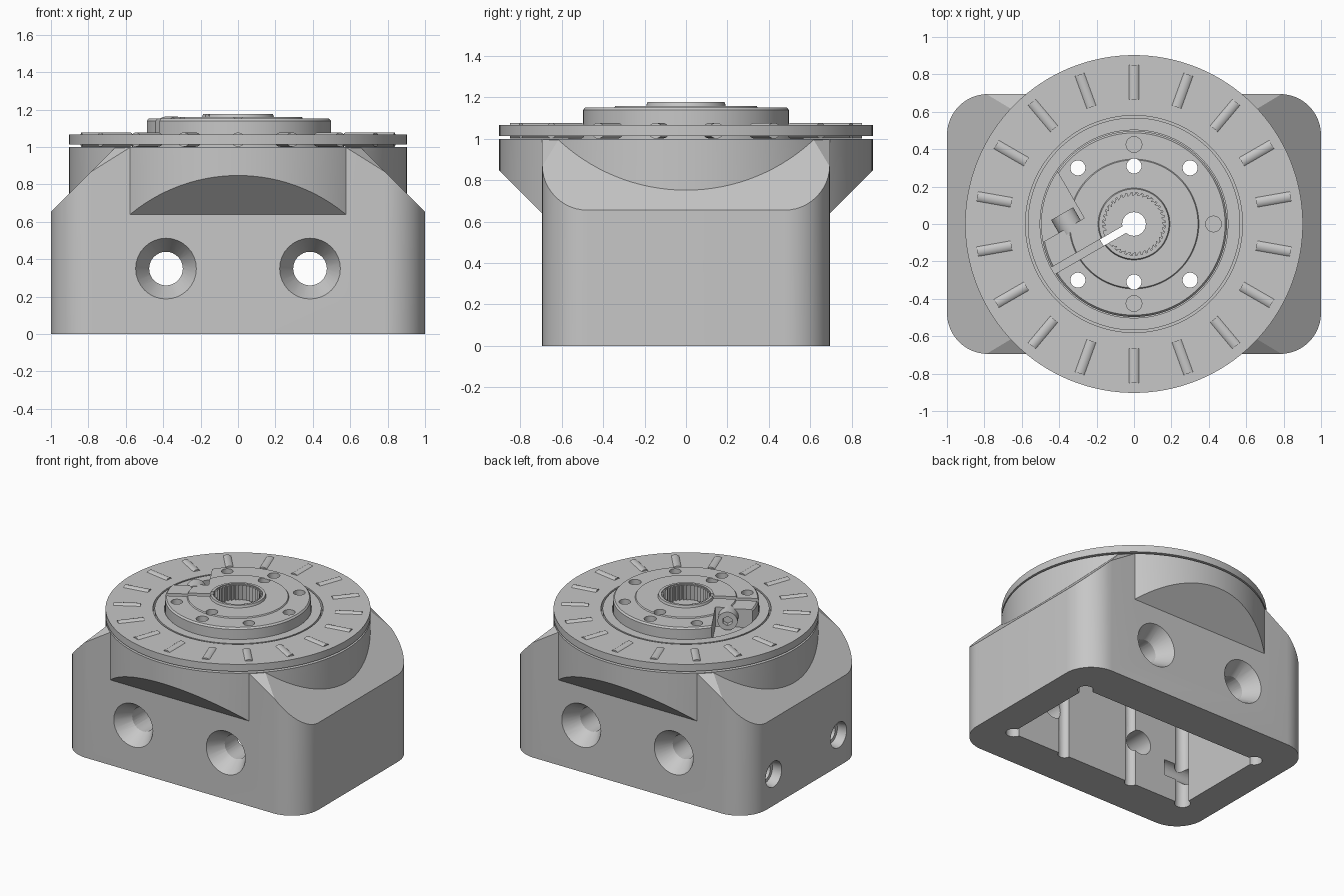
import bpy, bmesh, math
from mathutils import Matrix, Vector

if "Cube" in bpy.data.objects:
    bpy.data.objects.remove(bpy.data.objects["Cube"], do_unlink=True)

grey = bpy.data.materials.new("machined_grey")
grey.use_nodes = True
COLOUR = (0.57, 0.57, 0.57, 1)
grey.diffuse_color = COLOUR
grey.node_tree.nodes["Principled BSDF"].inputs["Base Color"].default_value = COLOUR


def finish(name, bm):
    bmesh.ops.recalc_face_normals(bm, faces=bm.faces)
    mesh = bpy.data.meshes.new(name)
    bm.to_mesh(mesh)
    bm.free()
    mesh.materials.append(grey)
    obj = bpy.data.objects.new(name, mesh)
    bpy.context.collection.objects.link(obj)
    return obj


def add_rod(bm, start, end, r1, r2=None, sides=32):
    start, end = Vector(start), Vector(end)
    axis = end - start
    turn = axis.to_track_quat('Z', 'Y').to_matrix().to_4x4()
    bmesh.ops.create_cone(bm, cap_ends=True, segments=sides, radius1=r1,
                          radius2=r1 if r2 is None else r2, depth=axis.length,
                          matrix=Matrix.Translation((start + end) / 2) @ turn)


def rod(name, start, end, r1, r2=None, sides=32):
    bm = bmesh.new()
    add_rod(bm, start, end, r1, r2, sides)
    return finish(name, bm)


def box(name, low, high, angle=0):
    low, high = Vector(low), Vector(high)
    bm = bmesh.new()
    bmesh.ops.create_cube(bm, size=1, matrix=Matrix.Rotation(angle, 4, 'Z')
                          @ Matrix.Translation((low + high) / 2)
                          @ Matrix.Diagonal((*(high - low), 1)))
    return finish(name, bm)


def lathe(name, profile, sides=96):
    bm = bmesh.new()
    verts = [bm.verts.new((r, 0, z)) for r, z in profile]
    edges = [bm.edges.new((v, verts[i - 1])) for i, v in enumerate(verts)]
    bmesh.ops.spin(bm, geom=verts + edges, cent=(0, 0, 0), axis=(0, 0, 1),
                   angle=math.tau, steps=sides, use_duplicate=False)
    bmesh.ops.remove_doubles(bm, verts=bm.verts, dist=0.0001)
    return finish(name, bm)


def trim(bm, point, normal):
    # Remove the material in front of a plane and cap the cut
    cut = bmesh.ops.bisect_plane(bm, geom=bm.verts[:] + bm.edges[:] + bm.faces[:],
                                 plane_co=point, plane_no=normal, clear_outer=True)
    edges = [e for e in cut['geom_cut'] if isinstance(e, bmesh.types.BMEdge)]
    if edges:
        bmesh.ops.holes_fill(bm, edges=edges)


def combine(target, other, operation='DIFFERENCE'):
    mod = target.modifiers.new("cut", 'BOOLEAN')
    mod.object, mod.operation, mod.solver = other, operation, 'EXACT'
    bpy.context.view_layer.update()
    graph = bpy.context.evaluated_depsgraph_get()
    mesh = bpy.data.meshes.new_from_object(target.evaluated_get(graph))
    target.modifiers.clear()
    target.data = mesh
    bpy.data.objects.remove(other, do_unlink=True)


# Rounded block with sloping shoulders
bm = bmesh.new()
outline = []
for k, (sx, sy) in enumerate([(1, 1), (-1, 1), (-1, -1), (1, -1)]):
    for i in range(13):
        a = math.radians(90 * k + 7.5 * i)
        outline.append(bm.verts.new((sx * 0.78 + 0.22 * math.cos(a),
                                     sy * 0.475 + 0.22 * math.sin(a), 0)))
base = bm.faces.new(outline)
top = bmesh.ops.extrude_face_region(bm, geom=[base])['geom']
bmesh.ops.translate(bm, vec=(0, 0, 1), verts=[v for v in top if isinstance(v, bmesh.types.BMVert)])
for sx in (1, -1):
    trim(bm, (sx, 0, 0.655), (sx, 0, 1))
    for sy in (1, -1):
        trim(bm, (sx * 0.79, sy * 0.695, 0.865), (sx, sy, 1.6))
housing = finish("housing", bm)

# Round turret, undercut at front and back
bm = bmesh.new()
add_rod(bm, (0, 0, 0.45), (0, 0, 1), 0.903, sides=128)
for sy in (1, -1):
    trim(bm, (0, sy * 0.695, 0.64), (0, sy, -1))
combine(housing, finish("turret", bm), 'UNION')

# Hollow underside with corner reliefs and two grooves in the front wall
combine(housing, box("cavity", (-0.76, -0.39, -0.1), (0.76, 0.39, 0.65)))
for x, y, r in ((0.75, 0.38, 0.055), (-0.75, 0.38, 0.055), (0.75, -0.38, 0.055),
                (-0.75, -0.38, 0.055), (0.295, -0.385, 0.045), (-0.295, -0.385, 0.045)):
    combine(housing, rod("relief", (x, y, -0.12), (x, y, 0.64), r, sides=22))

# Countersunk mounting holes at front and back, stepped holes on one end
for x in (-0.385, 0.385):
    for sy in (1, -1):
        combine(housing, rod("bolt_hole", (x, sy * 0.9, 0.35), (x, sy * 0.2, 0.35), 0.09))
        combine(housing, rod("countersink", (x, sy * 0.715, 0.35), (x, sy * 0.56, 0.35), 0.175, 0.078))
for y in (-0.386, 0.386):
    combine(housing, rod("side_hole", (-1.1, y, 0.235), (-0.6, y, 0.235), 0.06))
    combine(housing, rod("side_step", (-1.1, y, 0.235), (-0.93, y, 0.235), 0.11, 0.085))
combine(housing, rod("shaft_hole", (0, 0, 0.5), (0, 0, 1.1), 0.2, sides=48))

# Bearing cage with its needle rollers
cage = lathe("bearing_cage", [(0.58, 1.014), (0.903, 1.014), (0.903, 1.067), (0.58, 1.067)], 128)
bm = bmesh.new()
for i in range(18):
    a = math.radians(10 + 20 * i)
    d = Vector((math.cos(a), math.sin(a), 0))
    lift = Vector((0, 0, 1.0395))
    add_rod(bm, d * 0.665 + lift, d * 0.85 + lift, 0.038, sides=24)
rollers = finish("needle_rollers", bm)

# Flange and clamping hub
flange = lathe("flange", [(0.502, 0.99), (0.568, 0.99), (0.568, 1.067), (0.502, 1.067)])
hub = lathe("clamp_hub", [(0.063, 1.0), (0.497, 1.0), (0.497, 1.14), (0.487, 1.152),
                          (0.347, 1.152), (0.342, 1.16), (0.192, 1.16), (0.187, 1.177),
                          (0.168, 1.177), (0.168, 1.06), (0.063, 1.06)])

# Holes in the hub: some blind, some right through
for x, y in ((0, 0.425), (0, -0.425), (0.425, 0)):
    combine(hub, rod("blind_hole", (x, y, 1.06), (x, y, 1.3), 0.042))
for x, y in ((0.3, 0.3), (-0.3, 0.3), (0.3, -0.3), (-0.3, -0.3), (0, 0.31), (0, -0.31)):
    for part in (hub, housing):
        combine(part, rod("through_hole", (x, y, 0.55), (x, y, 1.3), 0.04))

# Clamp slit and screw pocket
CLAMP = math.radians(210)
combine(hub, box("slit", (0, -0.02, 0.95), (0.6, 0.02, 1.3), CLAMP))
combine(hub, box("pocket", (0.215, -0.6, 1.015), (0.6, -0.16, 1.3), CLAMP))

# Clamp screw with a hexagonal socket
spin = Matrix.Rotation(CLAMP, 3, 'Z')
at = lambda u, v: spin @ Vector((u, v, 1.095))
screw = rod("clamp_screw", at(0.305, -0.13), at(0.305, -0.24), 0.068)
combine(screw, rod("socket", at(0.305, -0.2), at(0.305, -0.3), 0.035, sides=6))

# Serrations lining the hub bore
bm = bmesh.new()
for i in range(36):
    a = math.tau * i / 36
    if abs(a - CLAMP) > 0.2:
        x, y = 0.163 * math.cos(a), 0.163 * math.sin(a)
        bmesh.ops.create_cone(bm, cap_ends=True, segments=3, radius1=0.016, radius2=0.016, depth=0.112,
                              matrix=Matrix.Translation((x, y, 1.114))
                              @ Matrix.Rotation(a + math.pi, 4, 'Z'))
teeth = finish("bore_teeth", bm)

# Smooth curved walls, keep edges crisp
bpy.ops.object.select_all(action='DESELECT')
for obj in (housing, cage, rollers, flange, hub, screw):
    obj.select_set(True)
    bpy.context.view_layer.objects.active = obj
bpy.ops.object.shade_smooth_by_angle(angle=math.radians(25))
